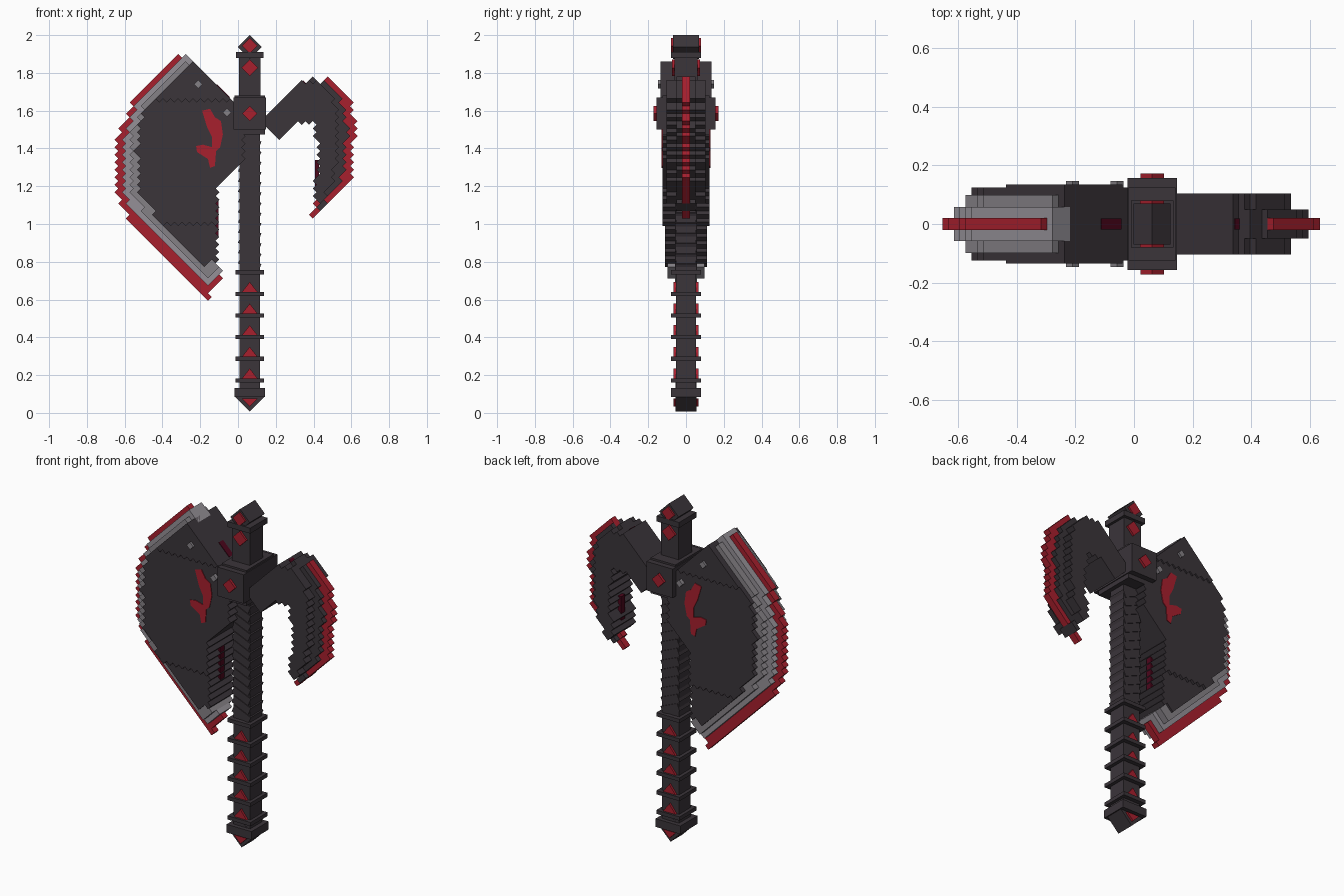
import bpy, bmesh, math
from mathutils import Vector

cube = bpy.data.objects.get("Cube")
if cube:
    bpy.data.objects.remove(cube, do_unlink=True)

S = math.sqrt(0.5)
CELL = 0.028      # side of one 45-degree block step
CX = 0.062        # shaft centre line


def material(name, rgb):
    m = bpy.data.materials.new(name)
    m.use_nodes = True
    m.diffuse_color = (*rgb, 1)
    bsdf = m.node_tree.nodes["Principled BSDF"]
    bsdf.inputs["Base Color"].default_value = (*rgb, 1)
    bsdf.inputs["Roughness"].default_value = 0.8
    return m


DARK = material("charcoal", (0.043, 0.035, 0.042))
RED = material("crimson", (0.39, 0.014, 0.027))
WINE = material("dark_wine", (0.075, 0.002, 0.012))
LIGHT = material("light_steel", (0.30, 0.28, 0.31))
STEEL = material("steel", (0.235, 0.22, 0.24))


def finish(name, bm, faces, h, mat):
    """Thicken flat faces lying at y=-h to y=+h and make an object."""
    ext = bmesh.ops.extrude_face_region(bm, geom=faces, use_keep_orig=True)
    verts = [g for g in ext["geom"] if isinstance(g, bmesh.types.BMVert)]
    bmesh.ops.translate(bm, verts=verts, vec=(0, 2 * h, 0))
    bmesh.ops.recalc_face_normals(bm, faces=bm.faces)
    bmesh.ops.dissolve_limit(bm, angle_limit=0.01, verts=bm.verts, edges=bm.edges)
    me = bpy.data.meshes.new(name)
    bm.to_mesh(me)
    bm.free()
    me.materials.append(mat)
    ob = bpy.data.objects.new(name, me)
    bpy.context.collection.objects.link(ob)
    return ob


def prism(name, pts, h, mat, y=0):
    """Front profile (x, z) extruded along y."""
    bm = bmesh.new()
    f = bm.faces.new([bm.verts.new((x, -h, z)) for x, z in pts])
    ob = finish(name, bm, [f], h, mat)
    ob.location.y = y
    return ob


def box(name, x, z, hx, hz, h, mat, tilt=0):
    c, s = math.cos(tilt), math.sin(tilt)
    pts = [(x + a * hx * c - b * hz * s, z + a * hx * s + b * hz * c)
           for a, b in ((-1, -1), (1, -1), (1, 1), (-1, 1))]
    return prism(name, pts, h, mat)


def diamond(name, x, z, r, h, mat):
    return box(name, x, z, r * S, r * S, h, mat, math.pi / 4)


def inside(x, z, poly):
    hit = False
    for (x1, z1), (x2, z2) in zip(poly, poly[1:] + poly[:1]):
        if (z1 > z) != (z2 > z) and x < x1 + (z - z1) * (x2 - x1) / (z2 - z1):
            hit = not hit
    return hit


def stepped(name, poly, h, mat, zlo=-1, zhi=9):
    """Plate cut from a 45-degree block grid, so its curves become zigzag steps."""
    bm = bmesh.new()
    grid, faces = {}, []

    def vert(i, j):
        if (i, j) not in grid:
            grid[i, j] = bm.verts.new(((i - j) * CELL * S, -h, (i + j) * CELL * S))
        return grid[i, j]

    for i in range(70):
        for j in range(70):
            x, z = (i - j) * CELL * S, (i + j + 1) * CELL * S
            if zlo <= z < zhi and inside(x, z, poly):
                faces.append(bm.faces.new([vert(i, j), vert(i + 1, j),
                                           vert(i + 1, j + 1), vert(i, j + 1)]))
    return finish(name, bm, faces, h, mat)


# Shaft, pommel and grip
box("shaft", CX, 0.82, 0.055, 0.74, 0.054, DARK)
diamond("pommel_tip", CX, 0.087, 0.079, 0.055, DARK)
box("pommel_collar", CX, 0.107, 0.081, 0.024, 0.079, DARK)
prism("pommel_gem", [(0.02, 0.075), (CX, 0.033), (0.104, 0.075)], 0.067, RED)
for k in range(6):
    z = 0.172 + 0.1145 * k
    box(f"grip_ring_{k + 1}", CX, z, 0.075, 0.011, 0.079, DARK)
    if k < 5:
        prism(f"grip_gem_{k + 1}",
              [(CX - 0.043, z + 0.008), (CX + 0.043, z + 0.008), (CX, z + 0.063)], 0.067, RED)

# Slanted wrapping on the upper shaft
for k in range(13):
    box(f"shaft_wrap_{k + 1}", CX, 0.79 + 0.054 * k, 0.058, 0.022, 0.059, DARK, -0.4)

# Head block, neck and finial
box("head_block", CX, 1.585, 0.085, 0.085, 0.157, DARK)
box("head_core", CX, 1.577, 0.080, 0.104, 0.125, DARK)
diamond("head_gem", CX, 1.585, 0.040, 0.172, RED)
box("neck", CX, 1.78, 0.058, 0.11, 0.062, DARK)
diamond("neck_gem", CX, 1.827, 0.044, 0.074, RED)
box("neck_ring", CX, 1.895, 0.073, 0.016, 0.080, DARK)
diamond("finial", CX, 1.937, 0.063, 0.070, DARK)
diamond("finial_gem", CX, 1.943, 0.041, 0.080, RED)

# Big blade: cutting edge, two steel bevels, dark body
inner = [(-0.2, 0.87), (-0.4, 1.1), (-0.45, 1.4), (-0.4, 1.6)]
stepped("blade_edge", [(-0.28, 1.88), (-0.305, 1.91), (-0.555, 1.66), (-0.635, 1.46),
        (-0.635, 1.15), (-0.57, 1.01), (-0.165, 0.605), (-0.13, 0.645), (-0.14, 0.66),
        (-0.095, 0.71), (-0.13, 0.76)] + inner, 0.02, RED)
stepped("blade_outer_bevel", [(-0.26, 1.80), (-0.23, 1.85), (-0.285, 1.90), (-0.525, 1.65),
        (-0.605, 1.45), (-0.605, 1.17), (-0.535, 1.03), (-0.16, 0.655), (-0.10, 0.715),
        (-0.095, 0.78)] + inner, 0.058, LIGHT)
stepped("blade_inner_bevel", [(-0.28, 1.80), (-0.26, 1.87), (-0.49, 1.65),
        (-0.568, 1.45), (-0.568, 1.18), (-0.49, 1.05), (-0.17, 0.715), (-0.11, 0.77),
        (-0.13, 0.82)] + inner, 0.098, STEEL)
body = [(-0.238, 1.85), (-0.02, 1.632), (0.03, 1.56), (0.03, 1.33), (-0.116, 1.185),
        (-0.116, 0.81), (-0.18, 0.78), (-0.39, 1.0), (-0.53, 1.15), (-0.535, 1.4),
        (-0.51, 1.58)]
stepped("blade_body_upper", body, 0.134, DARK, zlo=1.66)
stepped("blade_body_middle", body, 0.125, DARK, zlo=1.0, zhi=1.66)
stepped("blade_body_lower", body, 0.110, DARK, zhi=1.0)

# Inlays in the blade's rim, studs and painted mark
box("blade_top_inlay", -0.085, 1.697, 0.048, 0.012, 0.019, WINE, -math.pi / 4)
box("blade_back_inlay", -0.114, 1.03, 0.012, 0.10, 0.019, WINE)
for k, (x, z) in enumerate([(-0.21, 1.74), (-0.058, 1.59)]):
    diamond(f"blade_stud_{k + 1}", x, z, 0.022, 0.147, STEEL)
mark = [(-0.19, 1.60), (-0.148, 1.61), (-0.122, 1.565), (-0.09, 1.545), (-0.08, 1.475),
        (-0.095, 1.405), (-0.116, 1.386), (-0.122, 1.307), (-0.148, 1.297), (-0.159, 1.344),
        (-0.217, 1.381), (-0.222, 1.413), (-0.185, 1.42), (-0.138, 1.407), (-0.138, 1.46),
        (-0.164, 1.513), (-0.175, 1.55)]
for side, y in (("front", -0.126), ("back", 0.126)):
    prism(f"blade_mark_{side}", mark, 0.003, RED, y)

# Rear hook: thick arm, thinner rim, cutting edge
stepped("hook_arm", [(0.13, 1.545), (0.33, 1.745), (0.41, 1.755), (0.49, 1.70), (0.527, 1.6),
        (0.527, 1.35), (0.49, 1.2), (0.425, 1.10), (0.41, 1.12), (0.412, 1.22), (0.43, 1.4),
        (0.40, 1.53), (0.31, 1.54), (0.21, 1.455)], 0.104, DARK)
stepped("hook_rim", [(0.38, 1.765), (0.47, 1.75), (0.54, 1.68), (0.58, 1.5), (0.56, 1.3),
        (0.52, 1.18), (0.43, 1.08), (0.45, 1.2), (0.48, 1.4), (0.46, 1.6), (0.40, 1.70)],
        0.05, DARK)
stepped("hook_edge", [(0.44, 1.76), (0.49, 1.765), (0.60, 1.65), (0.63, 1.5), (0.60, 1.37),
        (0.595, 1.21), (0.405, 1.025), (0.375, 1.06), (0.47, 1.18), (0.5, 1.4), (0.5, 1.6),
        (0.44, 1.7)], 0.02, RED)
box("hook_inner_inlay", 0.418, 1.26, 0.010, 0.08, 0.019, WINE)
box("hook_top_inlay", 0.345, 1.728, 0.022, 0.022, 0.019, WINE, math.pi / 4)
